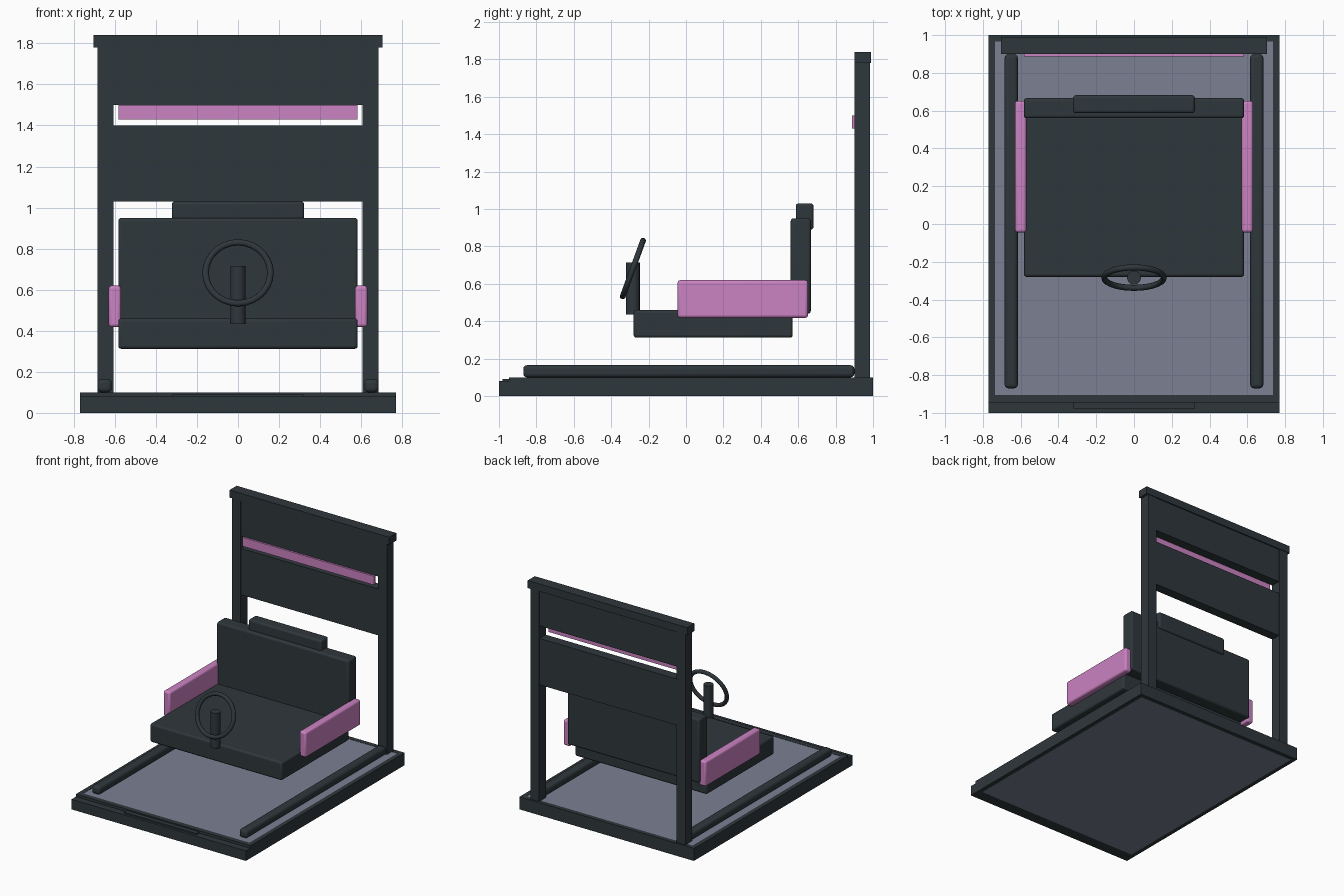
import bpy, math

if "Cube" in bpy.data.objects:
    bpy.data.objects.remove(bpy.data.objects["Cube"])


def material(name, rgb):
    m = bpy.data.materials.new(name)
    m.diffuse_color = (*rgb, 1)
    m.use_nodes = True
    m.node_tree.nodes["Principled BSDF"].inputs["Base Color"].default_value = m.diffuse_color
    return m


DARK = material("charcoal", (0.028, 0.038, 0.045))
PINK = material("orchid pink", (0.60, 0.225, 0.54))
GREY = material("slate grey", (0.20, 0.22, 0.29))


def box(name, x, y, z, mat=DARK, bevel=0.0):
    """Box from (min, max) ranges, with optional rounded edges."""
    bpy.ops.mesh.primitive_cube_add(
        size=1, location=[(a + b) / 2 for a, b in (x, y, z)])
    o = bpy.context.object
    o.name = name
    o.scale = [b - a for a, b in (x, y, z)]
    bpy.ops.object.transform_apply(location=False, rotation=False, scale=True)
    o.data.materials.append(mat)
    if bevel:
        mod = o.modifiers.new("rounding", "BEVEL")
        mod.width = bevel
        mod.segments = 3
        bpy.ops.object.shade_smooth_by_angle(angle=math.radians(35))
    return o


def pair(name, x, y, z, mat=DARK, bevel=0.0):
    """Same box on the left and right sides."""
    box("right_" + name, x, y, z, mat, bevel)
    box("left_" + name, (-x[1], -x[0]), y, z, mat, bevel)


# Base: floor panel framed by rails, with a lower front lip
box("floor_panel", (-0.735, 0.735), (-0.905, 0.965), (0, 0.098), GREY)
pair("base_side_rail", (0.735, 0.77), (-0.945, 1.0), (0, 0.1))
box("base_back_rail", (-0.735, 0.735), (0.965, 1.0), (0, 0.1))
box("base_front_rail", (-0.735, 0.735), (-0.945, -0.905), (0, 0.1))
box("front_lip", (-0.77, 0.77), (-1.0, -0.945), (0, 0.08))
box("front_step_plate", (-0.32, 0.32), (-0.98, -0.945), (0.08, 0.09))

# Runners along the floor
pair("floor_runner", (0.615, 0.685), (-0.87, 0.9), (0.1, 0.165), DARK, 0.02)

# Rear frame: posts, panels, top bar and light strip
pair("rear_post", (0.607, 0.685), (0.9, 0.985), (0.1, 1.78))
box("rear_top_bar", (-0.705, 0.705), (0.9, 0.99), (1.78, 1.84))
box("rear_upper_panel", (-0.607, 0.607), (0.902, 0.98), (1.5, 1.78))
box("rear_lower_panel", (-0.607, 0.607), (0.902, 0.98), (1.03, 1.4))
box("light_strip", (-0.582, 0.582), (0.887, 0.904), (1.43, 1.5), PINK)

# Bench seat
box("seat", (-0.583, 0.583), (-0.28, 0.57), (0.312, 0.46), DARK, 0.015)
box("backrest", (-0.583, 0.583), (0.56, 0.667), (0.44, 0.95), DARK, 0.015)
box("headrest", (-0.322, 0.322), (0.587, 0.682), (0.89, 1.03), DARK, 0.015)
pair("armrest", (0.57, 0.63), (-0.045, 0.652), (0.418, 0.62), PINK, 0.015)

# Steering column and tilted wheel
bpy.ops.mesh.primitive_cylinder_add(
    vertices=16, radius=0.037, depth=0.28, location=(0, -0.284, 0.575))
column = bpy.context.object
column.name = "steering_column"
column.data.materials.append(DARK)
bpy.ops.object.shade_smooth_by_angle(angle=math.radians(35))

bpy.ops.mesh.primitive_torus_add(
    major_radius=0.158, minor_radius=0.016, major_segments=28, minor_segments=10,
    location=(0, -0.284, 0.682), rotation=(math.radians(70), 0, 0))
wheel = bpy.context.object
wheel.name = "steering_wheel"
wheel.data.materials.append(DARK)
bpy.ops.object.shade_smooth_by_angle(angle=math.radians(45))
